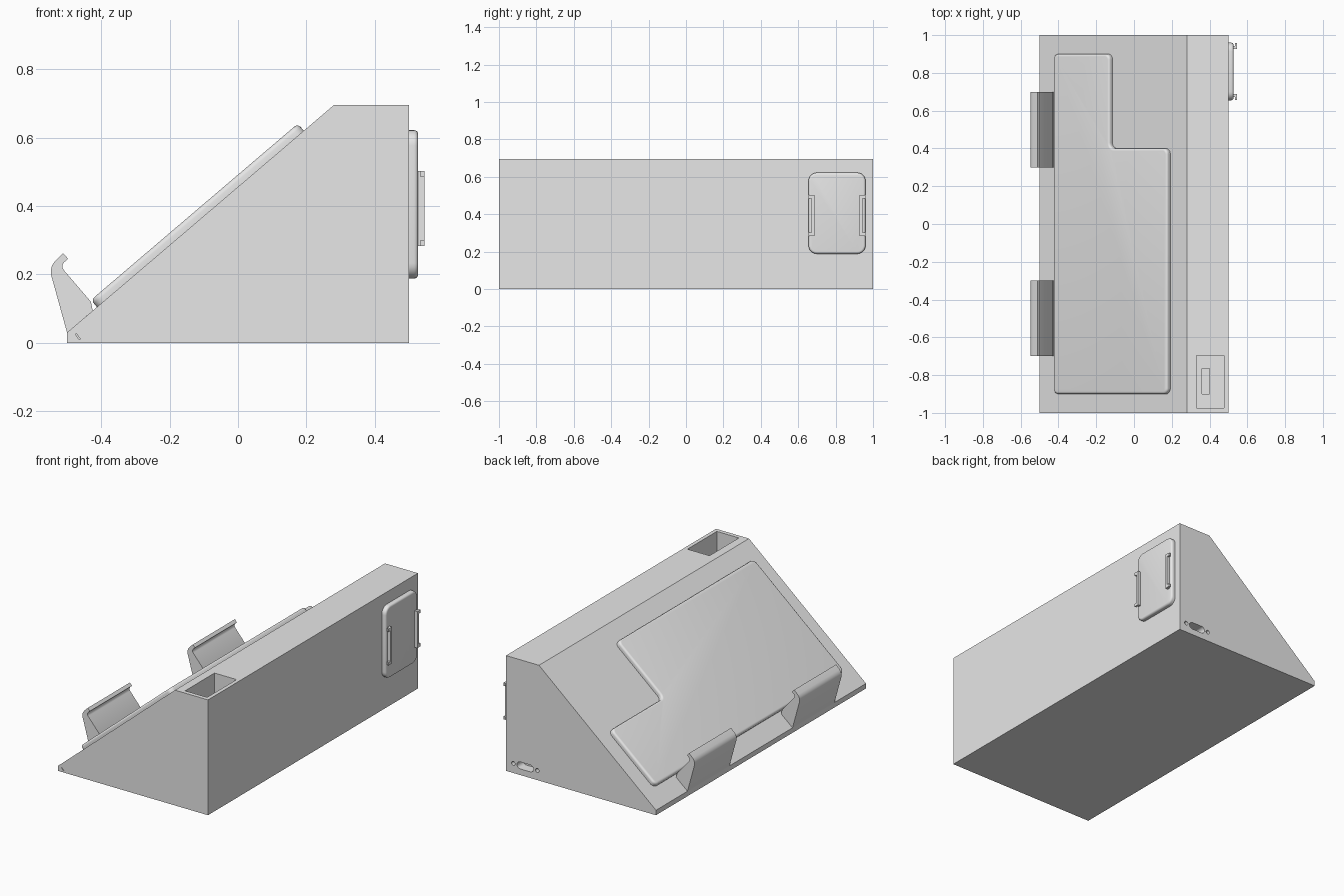
import bpy, bmesh
from math import sin, cos, pi, radians, atan2
from mathutils import Vector, Matrix

cube = bpy.data.objects.get("Cube")
if cube:
    bpy.data.objects.remove(cube, do_unlink=True)

# Single plain grey material
GREY = (0.8, 0.8, 0.8, 1.0)
grey = bpy.data.materials.new("plain_grey")
grey.use_nodes = True
grey.diffuse_color = GREY
grey.node_tree.nodes["Principled BSDF"].inputs["Base Color"].default_value = GREY


def slab(name, outline, thickness, matrix, edge_radius=0.0):
    """Extrude a flat outline along local z, optionally rounding the top rim."""
    bm = bmesh.new()
    base = bm.faces.new([bm.verts.new((u, v, 0)) for u, v in outline])
    out = bmesh.ops.extrude_face_region(bm, geom=[base], use_keep_orig=True)
    top = [g for g in out["geom"] if isinstance(g, bmesh.types.BMVert)]
    bmesh.ops.translate(bm, verts=top, vec=(0, 0, thickness))
    bmesh.ops.recalc_face_normals(bm, faces=bm.faces[:])
    if edge_radius:
        rim = [e for e in bm.edges if all(v.co.z > thickness / 2 for v in e.verts)]
        bmesh.ops.bevel(bm, geom=rim, offset=edge_radius, offset_type='OFFSET',
                        segments=4, profile=0.5, affect='EDGES')
    bm.transform(matrix)
    bmesh.ops.recalc_face_normals(bm, faces=bm.faces[:])
    mesh = bpy.data.meshes.new(name)
    bm.to_mesh(mesh)
    bm.free()
    mesh.materials.append(grey)
    obj = bpy.data.objects.new(name, mesh)
    bpy.context.collection.objects.link(obj)
    return obj


def frame(u, v, n, origin):
    m = Matrix((u, v, n)).transposed().to_4x4()
    m.translation = origin
    return m


def prism(name, profile, y0, y1):
    """Profile in x, z carried from y0 to y1."""
    return slab(name, profile, y1 - y0, frame((1, 0, 0), (0, 0, 1), (0, 1, 0), (0, y0, 0)))


def box(name, x0, x1, y0, y1, z0, z1):
    return prism(name, [(x0, z0), (x1, z0), (x1, z1), (x0, z1)], y0, y1)


def round_corners(points, radius, steps=6):
    """Replace every right-angled corner by an arc."""
    pts = [Vector(p) for p in points]
    result = []
    for i, p in enumerate(pts):
        a = (pts[i - 1] - p).normalized()
        b = (pts[(i + 1) % len(pts)] - p).normalized()
        c = p + radius * (a + b)
        for k in range(steps + 1):
            t = k / steps * pi / 2
            result.append(tuple(c - radius * (b * cos(t) + a * sin(t))))
    return result


def stadium(cx, cz, half_length, radius, steps=10):
    pts = []
    for side in (1, -1):
        for k in range(steps + 1):
            t = -pi / 2 + pi * k / steps
            pts.append((cx + side * (half_length + radius * cos(t)),
                        cz + side * radius * sin(t)))
    return pts


def circle(cx, cz, r, n=20):
    return [(cx + r * cos(2 * pi * k / n), cz + r * sin(2 * pi * k / n)) for k in range(n)]


def cut(target, cutter):
    mod = target.modifiers.new("cut", 'BOOLEAN')
    mod.operation = 'DIFFERENCE'
    mod.solver = 'EXACT'
    mod.object = cutter
    cutter.hide_render = True
    bpy.context.view_layer.objects.active = target
    bpy.ops.object.modifier_apply(modifier=mod.name)
    bpy.data.objects.remove(cutter, do_unlink=True)


# Wedge body
low, high = Vector((-0.5, 0.03)), Vector((0.28, 0.695))
body = prism("wedge_body", [(-0.5, 0), (0.5, 0), (0.5, 0.695), tuple(high), tuple(low)], -1, 1)

# Open pocket in the top, with a slot in its floor
cut(body, box("pocket_cutter", 0.33, 0.477, -0.975, -0.695, 0.45, 0.75))
cut(body, box("pocket_slot_cutter", 0.36, 0.40, -0.9, -0.765, 0.38, 0.5))

# Cable port with a screw hole on each side, on the back end
cut(body, prism("port_cutter", stadium(0.372, 0.058, 0.034, 0.021), 0.94, 1.05))
for x in (0.452, 0.292):
    cut(body, prism("screw_cutter", circle(x, 0.058, 0.012), 0.94, 1.05))

# Small slanted nick on the front end
cut(body, prism("nick_cutter", [(-0.476, 0.025), (-0.464, 0.009), (-0.461, 0.011), (-0.473, 0.027)],
                -1.05, -0.98))

# Raised L-shaped pad lying on the slope
angle = atan2(high.y - low.y, high.x - low.x)
ca, sa = cos(angle), sin(angle)
slope = frame((ca, 0, sa), (0, 1, 0), (-sa, 0, ca), (low.x, 0, low.y))
near, step, far = 0.115, 0.508, 0.91
pad_outline = [(near, -0.9), (far, -0.9), (far, 0.4), (step, 0.4), (step, 0.9), (near, 0.9)]
pad = slab("sloped_pad", round_corners(pad_outline, 0.03), 0.027, slope, 0.013)

# Two hooks along the low edge
hook_profile = [(-0.5, 0.03), (-0.547, 0.2), (-0.547, 0.215), (-0.543, 0.228), (-0.535, 0.239),
                (-0.511, 0.262), (-0.497, 0.246), (-0.509, 0.235), (-0.513, 0.228),
                (-0.513, 0.219), (-0.509, 0.212), (-0.43, 0.12), (-0.425, 0.094)]
hooks = [prism(f"{side}_hook", hook_profile, y - 0.2, y + 0.2)
         for side, y in (("front", -0.5), ("back", 0.5))]

# Rounded cover plate on the tall side
panel_outline = [(0.655, 0.188), (0.96, 0.188), (0.96, 0.622), (0.655, 0.622)]
panel = slab("side_cover", round_corners(panel_outline, 0.045), 0.027,
             frame((0, 1, 0), (0, 0, 1), (1, 0, 0), (0.5, 0, 0)), 0.012)

# Pair of brackets on the cover: an upright rail with outward tabs at both ends
mid_y = 0.8075
for side, s in (("front", -1), ("back", 1)):
    inner, rail, outer = (mid_y + s * d for d in (0.12, 0.136, 0.152))
    box(f"{side}_bracket_rail", 0.52, 0.546, min(inner, rail), max(inner, rail), 0.283, 0.503)
    for end, z in (("lower", 0.283), ("upper", 0.485)):
        box(f"{side}_bracket_{end}_tab", 0.534, 0.546,
            min(rail, outer), max(rail, outer), z, z + 0.018)

# Smooth shading on the rounded parts, with sharp edges kept
bpy.ops.object.select_all(action='DESELECT')
for obj in [body, pad, panel] + hooks:
    obj.select_set(True)
bpy.context.view_layer.objects.active = body
bpy.ops.object.shade_smooth_by_angle(angle=radians(32))
